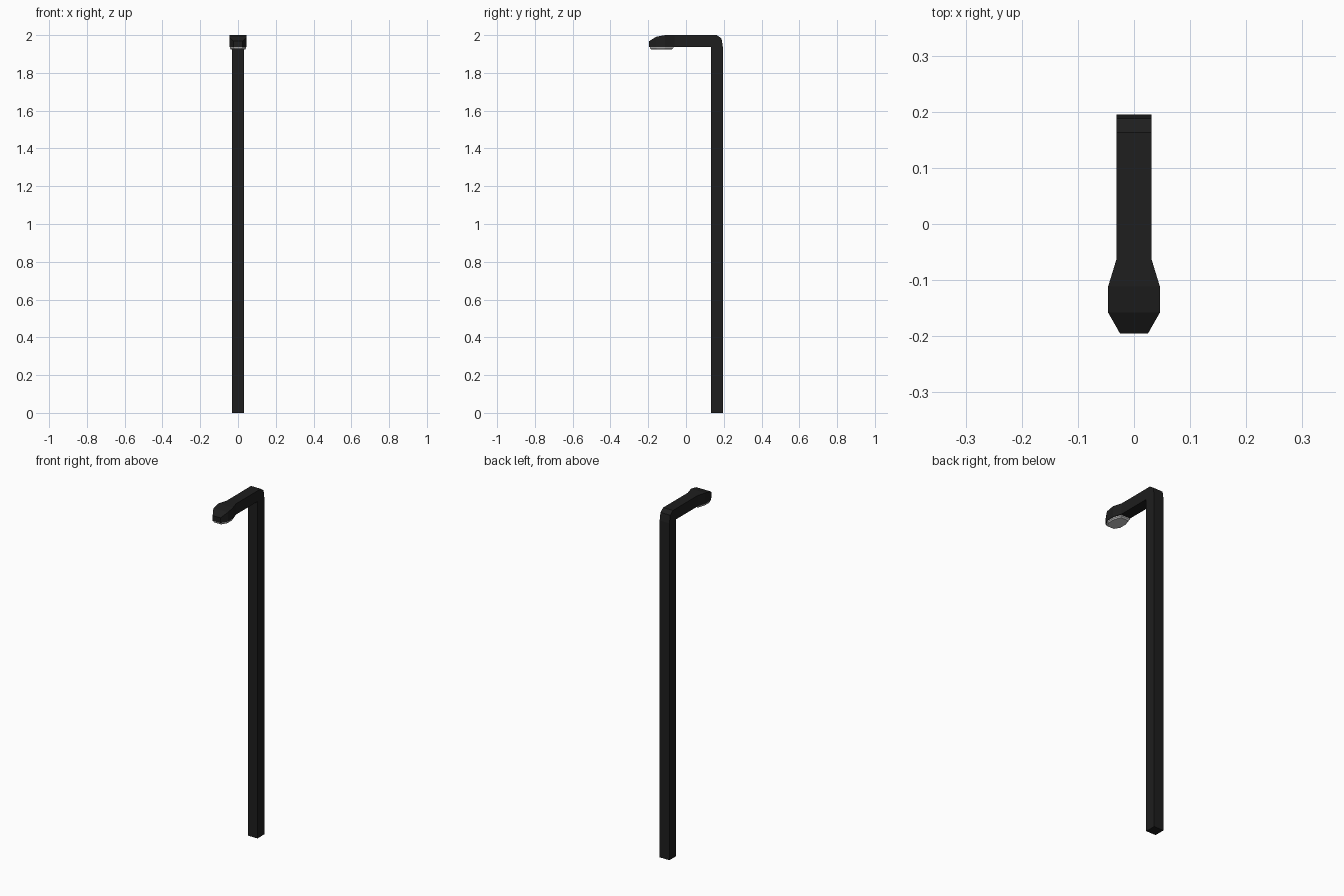
import bpy, bmesh

if "Cube" in bpy.data.objects:
    bpy.data.objects.remove(bpy.data.objects["Cube"])


def material(name, c):
    m = bpy.data.materials.new(name)
    m.diffuse_color = (c, c, c, 1)
    m.use_nodes = True
    m.node_tree.nodes["Principled BSDF"].inputs["Base Color"].default_value = m.diffuse_color
    return m


def loft(name, rings, mat):
    """Skin a list of equal-length point rings and cap both ends."""
    bm = bmesh.new()
    loops = [[bm.verts.new(p) for p in ring] for ring in rings]
    n = len(rings[0])
    for a, b in zip(loops, loops[1:]):
        for i in range(n):
            j = (i + 1) % n
            bm.faces.new((a[i], a[j], b[j], b[i]))
    bm.faces.new(loops[0])
    bm.faces.new(loops[-1])
    bmesh.ops.remove_doubles(bm, verts=bm.verts, dist=0.0005)
    bmesh.ops.recalc_face_normals(bm, faces=bm.faces)
    me = bpy.data.meshes.new(name)
    bm.to_mesh(me)
    bm.free()
    me.materials.append(mat)
    ob = bpy.data.objects.new(name, me)
    bpy.context.collection.objects.link(ob)
    return ob


black = material("black_metal", 0.013)
glass = material("lamp_glass", 0.75)

# Post, bend, arm and head: outer y, outer z, inner y, inner z, half width
W = 0.031
stations = [
    (0.195, 0.0, 0.133, 0.0, W),
    (0.195, 1.938, 0.133, 1.938, W),
    (0.188, 1.982, 0.133, 1.938, W),
    (0.163, 2.0, 0.133, 1.938, W),
    (-0.062, 2.0, -0.062, 1.938, W),
    (-0.111, 2.0, -0.111, 1.938, 0.046),
    (-0.158, 1.991, -0.158, 1.938, 0.046),
    (-0.195, 1.968, -0.195, 1.938, 0.025),
]
loft("lamp_post", [[(-w, yo, zo), (w, yo, zo), (w, yi, zi), (-w, yi, zi)]
                   for yo, zo, yi, zi, w in stations], black)

# Lens under the head, narrowing slightly downwards
half = [(0.028, -0.067), (0.043, -0.112), (0.043, -0.157), (0.023, -0.19)]
outline = half + [(-x, y) for x, y in reversed(half)]


def lens_ring(s, z):
    return [(x * s, -0.129 + (y + 0.129) * s, z) for x, y in outline]


loft("lamp_lens", [lens_ring(1, 1.939), lens_ring(1, 1.931),
                   lens_ring(0.9, 1.925)], glass)
